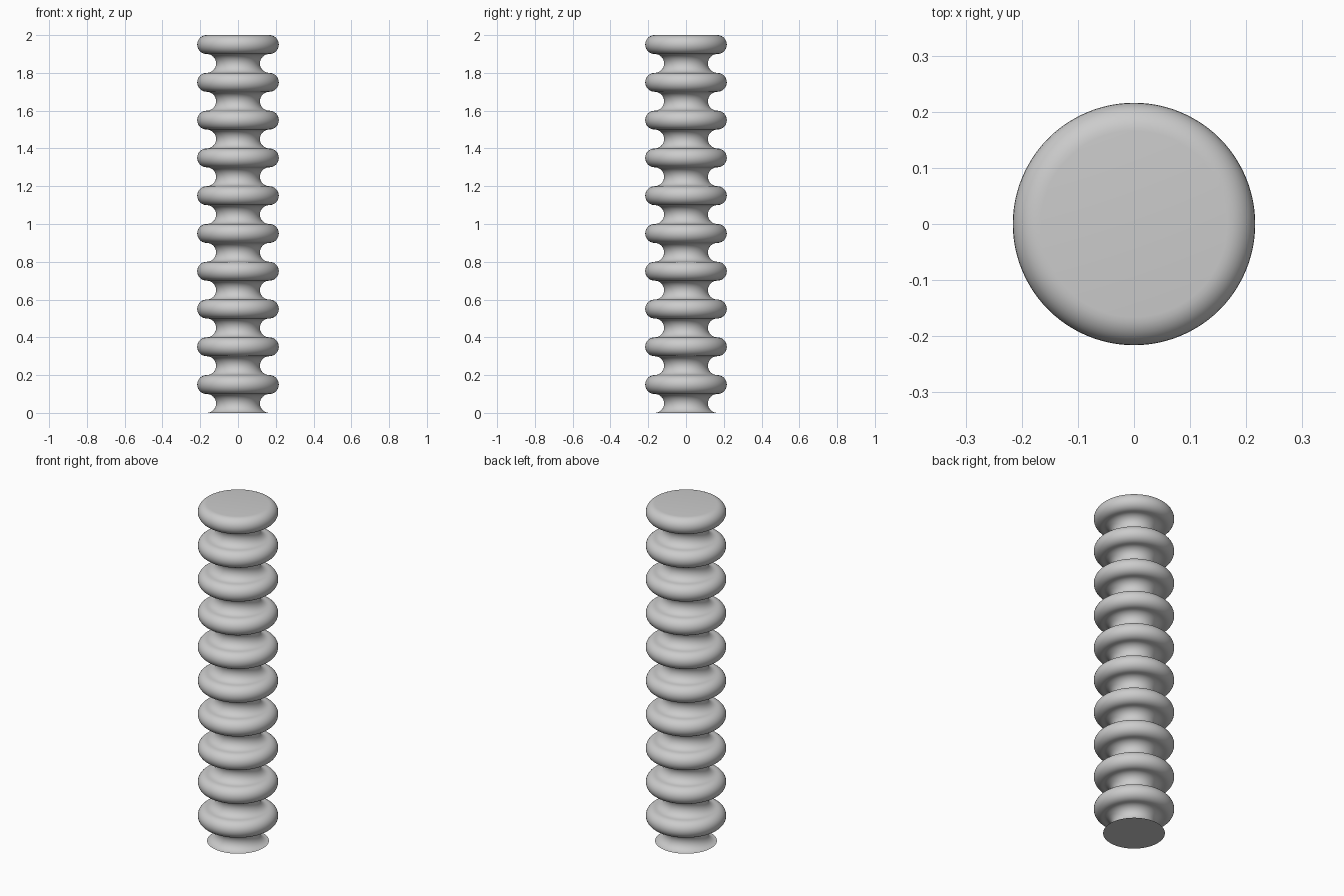
import bpy
import bmesh
from math import sin, cos, pi

cube = bpy.data.objects.get("Cube")
if cube:
    bpy.data.objects.remove(cube, do_unlink=True)

SEGMENTS = 96      # around the column
ARC_STEPS = 16     # per half-round
BEADS = 10
MID_RADIUS = 0.166
ROUND = 0.05       # radius of each cove and bead

# Grey material
grey = bpy.data.materials.new("plain grey")
grey.use_nodes = True
colour = (0.6, 0.6, 0.6, 1)
grey.diffuse_color = colour
grey.node_tree.nodes["Principled BSDF"].inputs["Base Color"].default_value = colour

# Profile: alternating hollow coves and round beads, from the foot up
profile = [(MID_RADIUS, 0)]
for i in range(BEADS * 2):
    side = 1 if i % 2 else -1
    centre = ROUND * (2 * i + 1)
    for k in range(1, ARC_STEPS + 1):
        a = pi * k / ARC_STEPS
        profile.append((MID_RADIUS + side * ROUND * sin(a), centre - ROUND * cos(a)))

# Turn the profile into rings, bridge them and cap both ends
bm = bmesh.new()
rings = []
for r, z in profile:
    angles = [2 * pi * s / SEGMENTS for s in range(SEGMENTS)]
    rings.append([bm.verts.new((r * cos(a), r * sin(a), z)) for a in angles])
for low, high in zip(rings, rings[1:]):
    for s in range(SEGMENTS):
        t = (s + 1) % SEGMENTS
        bm.faces.new((low[s], low[t], high[t], high[s]))
bm.faces.new(rings[0][::-1])
bm.faces.new(rings[-1])

mesh = bpy.data.meshes.new("beaded_column")
bm.to_mesh(mesh)
bm.free()
mesh.materials.append(grey)
column = bpy.data.objects.new("beaded_column", mesh)
bpy.context.collection.objects.link(column)

# Smooth shading with a crisp foot edge
bpy.ops.object.select_all(action='DESELECT')
column.select_set(True)
bpy.context.view_layer.objects.active = column
bpy.ops.object.shade_smooth_by_angle(angle=pi / 6)
